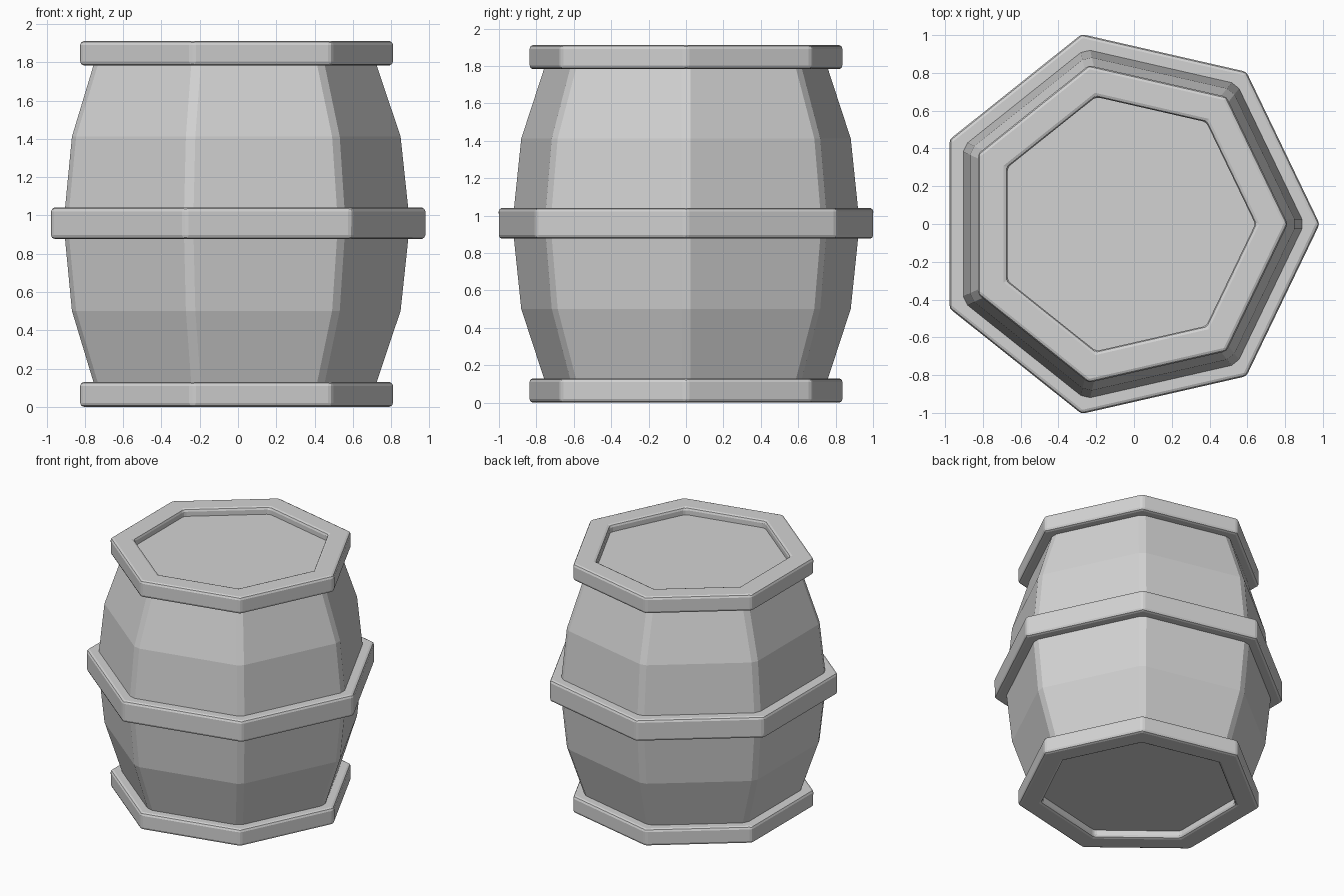
import bpy
import bmesh
import math

SIDES = 7
CENTRE_X = -0.048
MID_Z = 0.957

cube = bpy.data.objects.get("Cube")
if cube:
    bpy.data.objects.remove(cube, do_unlink=True)

# One grey for the whole barrel
grey = bpy.data.materials.new("plain grey")
grey.use_nodes = True
colour = (0.65, 0.65, 0.65, 1)
grey.diffuse_color = colour
grey.node_tree.nodes["Principled BSDF"].inputs["Base Color"].default_value = colour


def sweep(name, profile, closed):
    """Turn a (radius, z) profile into a seven-sided solid."""
    bm = bmesh.new()
    loops = []
    for r, z in profile:
        angles = [math.tau * i / SIDES for i in range(SIDES)]
        loops.append([bm.verts.new((CENTRE_X + r * math.cos(a), r * math.sin(a), z))
                      for a in angles])
    pairs = list(zip(loops, loops[1:]))
    if closed:
        pairs.append((loops[-1], loops[0]))
    else:
        bm.faces.new(loops[0])
        bm.faces.new(loops[-1])
    for low, high in pairs:
        for i in range(SIDES):
            j = (i + 1) % SIDES
            bm.faces.new((low[i], low[j], high[j], high[i]))
    bmesh.ops.recalc_face_normals(bm, faces=bm.faces)
    mesh = bpy.data.meshes.new(name)
    bm.to_mesh(mesh)
    bm.free()
    mesh.materials.append(grey)
    obj = bpy.data.objects.new(name, mesh)
    bpy.context.collection.objects.link(obj)
    return obj


def bevel(obj, width, segments, angle):
    mod = obj.modifiers.new("soft edges", "BEVEL")
    mod.width = width
    mod.segments = segments
    mod.limit_method = "ANGLE"
    mod.angle_limit = math.radians(angle)


def hoop(name, outer, inner, low, high):
    obj = sweep(name, [(outer, low), (outer, high), (inner, high), (inner, low)], True)
    bevel(obj, 0.02, 2, 30)


# Bulging body, mirrored about its middle, with a recessed lid at each end
half = [(0.95, 0.08), (0.91, 0.455), (0.785, 0.828), (0.76, 0.9)]
outline = [(r, MID_Z - h) for r, h in reversed(half)] + [(r, MID_Z + h) for r, h in half]
body = sweep("barrel_body", outline, False)
bevel(body, 0.028, 1, 30)

# Hoops
hoop("middle_hoop", 1.031, 0.9, 0.877, 1.042)
hoop("top_hoop", 0.862, 0.69, 1.784, 1.912)
hoop("bottom_hoop", 0.862, 0.69, 0, 0.13)
